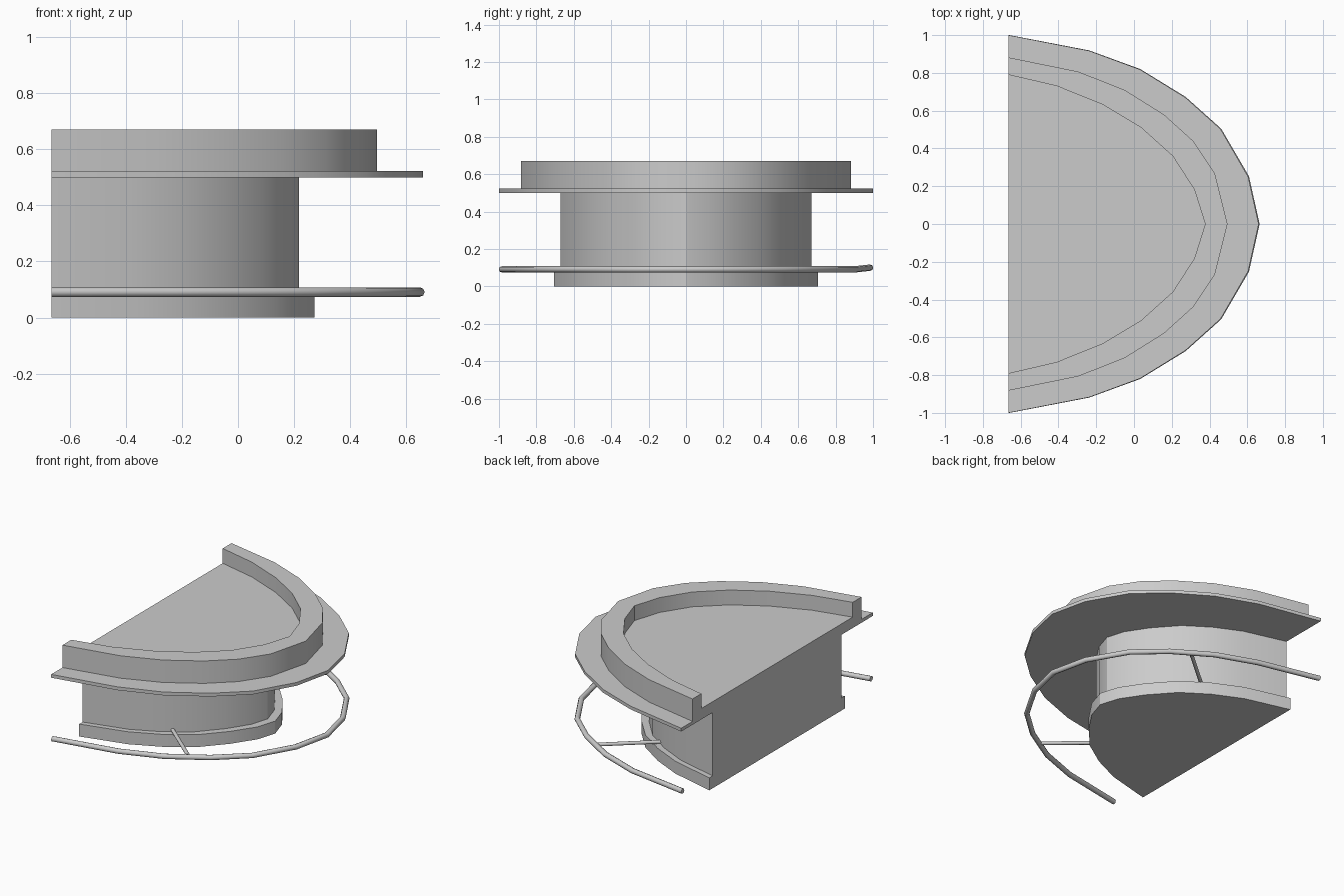
import bpy, bmesh, math
from mathutils import Vector

if "Cube" in bpy.data.objects:
    bpy.data.objects.remove(bpy.data.objects["Cube"])

BACK = -0.665
# Half outlines: (fraction of depth, fraction of half width)
CURVE = [(0, 1), (0.323, 0.917), (0.526, 0.818), (0.707, 0.67),
         (0.848, 0.502), (0.958, 0.25), (1, 0)]
# Narrower nose of the body and plinth
BODY = [(0, 1), (0.323, 0.89), (0.526, 0.765), (0.707, 0.605),
        (0.855, 0.385), (0.958, 0.18), (1, 0)]
# Raised ledge, outside and inside
OUTER = [(0, 1), (0.318, 0.915), (0.53, 0.805), (0.71, 0.657),
         (0.842, 0.5), (0.942, 0.305), (1, 0)]
INNER = [(0, 1), (0.245, 0.925), (0.48, 0.80), (0.675, 0.645),
         (0.835, 0.455), (0.945, 0.23), (1, 0)]


def outline(curve, tip, half):
    """Full outline, mirrored about y = 0, from -y end to +y end."""
    right = [(BACK + f * (tip - BACK), -w * half) for f, w in curve]
    return right + [(x, -y) for x, y in reversed(right[:-1])]


def finish(bm, name, angle=30):
    bmesh.ops.recalc_face_normals(bm, faces=bm.faces)
    mesh = bpy.data.meshes.new(name)
    bm.to_mesh(mesh)
    bm.free()
    ob = bpy.data.objects.new(name, mesh)
    bpy.context.collection.objects.link(ob)
    bpy.ops.object.select_all(action='DESELECT')
    ob.select_set(True)
    bpy.context.view_layer.objects.active = ob
    bpy.ops.object.shade_smooth_by_angle(angle=math.radians(angle))
    return ob


def slab(name, pts, z0, z1):
    bm = bmesh.new()
    face = bm.faces.new([bm.verts.new((x, y, z0)) for x, y in pts])
    new = bmesh.ops.extrude_face_region(bm, geom=[face], use_keep_orig=True)["geom"]
    bmesh.ops.translate(bm, vec=(0, 0, z1 - z0),
                        verts=[v for v in new if isinstance(v, bmesh.types.BMVert)])
    return finish(bm, name)


def sweep(bm, rings):
    """Skin a list of equal vertex rings and cap both ends."""
    count = len(rings[0])
    for a, b in zip(rings, rings[1:]):
        for k in range(count):
            j = (k + 1) % count
            bm.faces.new((a[k], a[j], b[j], b[k]))
    bm.faces.new(rings[0])
    bm.faces.new(rings[-1])


def ledge(name, outer, inner, z0, z1):
    """Curved wall between two outlines with equal point counts."""
    bm = bmesh.new()
    sweep(bm, [[bm.verts.new(v) for v in
                ((*o, z0), (*o, z1), (*i, z1), (*i, z0))] for o, i in zip(outer, inner)])
    return finish(bm, name)


def tube(name, path, r, flat_ends=False, sides=8):
    """Round bar along a nearly level path; flat_ends cuts its ends along y."""
    path = [Vector(p) for p in path]
    last = len(path) - 1
    up = Vector((0, 0, 1))
    bm = bmesh.new()
    rings = []
    for n, p in enumerate(path):
        t = path[min(n + 1, last)] - path[max(n - 1, 0)]
        side = t.cross(up).normalized()
        if flat_ends and n in (0, last):
            side = Vector((0, math.copysign(1, side.y), 0))
        rings.append([bm.verts.new(p + r * (math.cos(a) * side + math.sin(a) * up))
                      for a in (2 * math.pi * k / sides for k in range(sides))])
    sweep(bm, rings)
    return finish(bm, name, 50)


# Plinth and counter body
slab("plinth", outline(BODY, 0.272, 0.707), 0, 0.082)
slab("counter_body", outline(BODY, 0.217, 0.672), 0.082, 0.50)

# Overhanging counter top with inner work surface and raised ledge
slab("counter_top", outline(CURVE, 0.66, 1.0), 0.50, 0.522)
inner = outline(INNER, 0.377, 0.79)
slab("work_surface", inner, 0.522, 0.572)
ledge("raised_ledge", outline(OUTER, 0.495, 0.882), inner, 0.522, 0.67)

# Foot rail, its far end rising slightly
rail = [(x, y, 0.091) for x, y in outline(CURVE, 0.648, 0.984)]
rail[-1] = (*rail[-1][:2], 0.1)
tube("foot_rail", rail, 0.017, flat_ends=True)

# Two rail brackets running back into the body
for s, label in ((-1, "front"), (1, "rear")):
    tube(f"rail_bracket_{label}", [(0.155, s * 0.73, 0.091), (-0.19, s * 0.435, 0.093)], 0.012)
